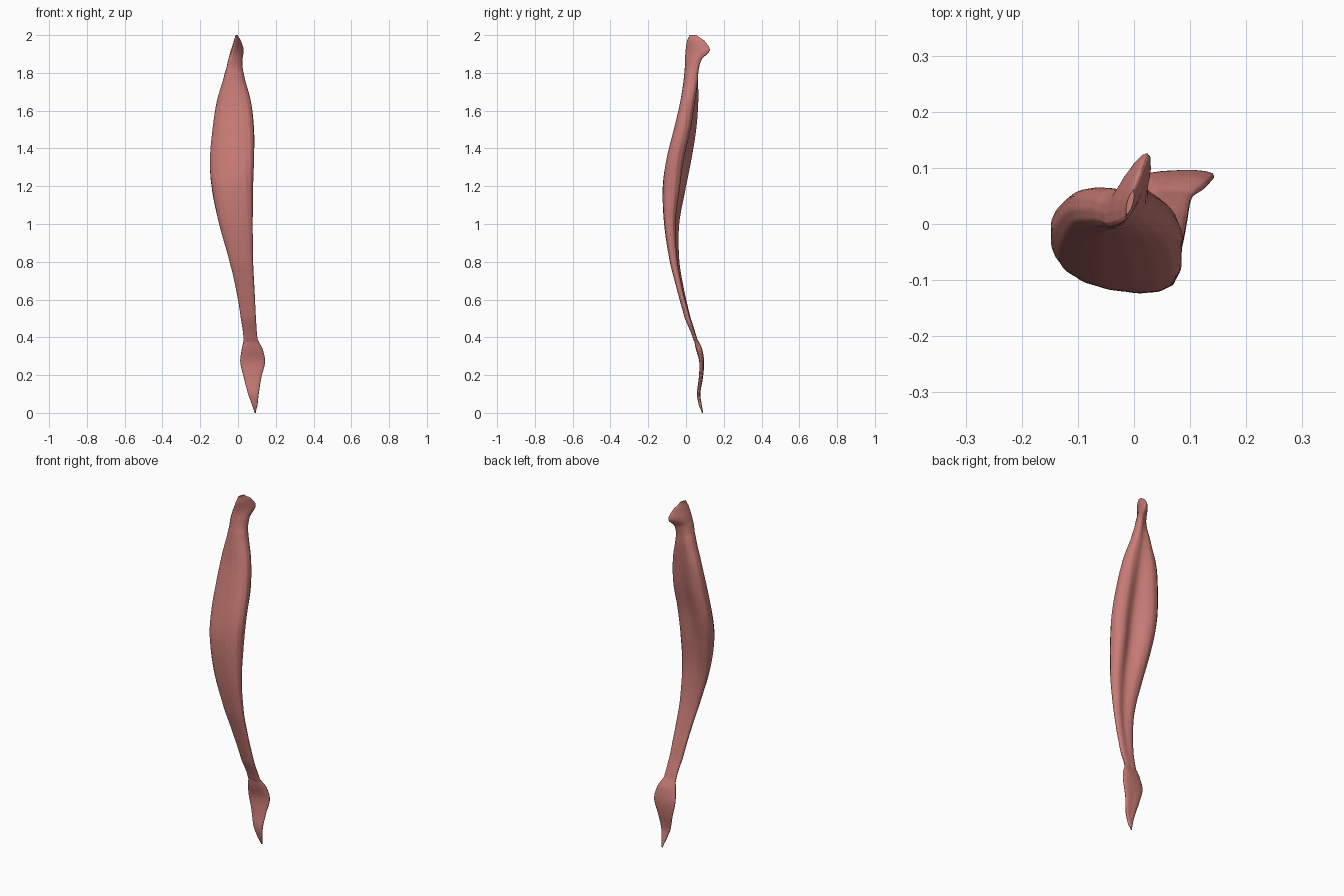
import bpy
import bmesh
import math

default_cube = bpy.data.objects.get("Cube")
if default_cube:
    bpy.data.objects.remove(default_cube, do_unlink=True)

SIDES = 64
STEPS = 8

# Stations from tip to root, in hundredths:
# height, left and right limits, front and back limits, then slant and hollow in tenths
STATIONS = [
    (0, 8.7, 9.4, 8.4, 9, 0, 0),
    (4, 7.4, 10.3, 6.8, 8.4, 0, 0),
    (10, 5.3, 11, 5.8, 7.6, 0, 2),
    (19, 3, 12.4, 6.8, 9, 0, 2),
    (27, 1.2, 14.3, 7, 9.6, 2, 0),
    (34, 2, 13, 5.2, 8.5, 2, 0),
    (39, 2.9, 10.4, 3.8, 6, 0, 1),
    (50, 1.5, 9.5, -0.6, 2.5, -1, 2),
    (64, -0.8, 8.8, -4.5, -0.8, -2, 4),
    (80, -4.5, 8, -8.6, -3.5, -2, 5),
    (100, -10, 7.8, -11.6, -3.6, -3, 6),
    (120, -14, 8, -12.3, 0, -3, 7),
    (135, -14.8, 8.5, -10.2, 3, -4, 7),
    (150, -13.5, 8.5, -6.5, 5.4, -3, 6),
    (165, -11.2, 6.8, -3, 6.5, -2, 4),
    (180, -7, 3, -0.9, 6.5, 2, 2),
    (187, -5.2, 2.4, -0.6, 8.2, 7, 1),
    (192, -3.8, 3, -0.2, 12.6, 11, 0),
    (197, -2.2, 1.6, 0.5, 9.8, 11, 0),
    (200, -1.4, 0, 1.8, 5.8, 9, 0),
]


def soften(value, power):
    return math.copysign(abs(value) ** power, value)


def blend(a, b, c, d, t):
    """Smooth cubic path from b to c."""
    m, n = (c - a) / 2, (d - b) / 2
    return ((2 * b - 2 * c + m + n) * t ** 3
            + (3 * c - 3 * b - 2 * m - n) * t ** 2 + m * t + b)


def fit(values, low, high):
    """Stretch a list of values so it spans low to high."""
    bottom, top = min(values), max(values)
    return [low + (v - bottom) / (top - bottom) * (high - low) for v in values]


def section(station):
    """Rounded front, hollowed back, leaning to one side."""
    z, left, right, front, back, slant, hollow = station
    across, depth = [], []
    for i in range(SIDES):
        angle = math.tau * i / SIDES
        c = soften(math.cos(angle), 0.85)
        s = soften(math.sin(angle), 0.85)
        if s > 0:
            s *= 1 - hollow / 10 * math.exp(-((c - 0.15) / 0.45) ** 2)
        # Fine fibres winding gently along the belly
        fibre = 1 + 0.01 * math.sin(16 * angle + z / 12)
        across.append(c * fibre)
        depth.append((s + slant / 10 * c) * fibre)
    xs = fit(across, left, right)
    ys = fit(depth, front, back)
    return [(x / 100, y / 100, z / 100) for x, y in zip(xs, ys)]


def refined(stations):
    last = len(stations) - 1
    for i in range(last):
        group = [stations[max(0, min(last, i + k))] for k in (-1, 0, 1, 2)]
        for step in range(STEPS):
            t = step / STEPS
            row = [blend(*column, t) for column in zip(*group)]
            # Heights stay evenly spaced between neighbouring stations
            row[0] = group[1][0] + (group[2][0] - group[1][0]) * t
            yield row
    yield stations[-1]


# Muscle belly with its flat tendon ends, lofted as one skin
bm = bmesh.new()
rings = [[bm.verts.new(p) for p in section(row)] for row in refined(STATIONS)]
for low, high in zip(rings, rings[1:]):
    for i in range(SIDES):
        j = (i + 1) % SIDES
        bm.faces.new((low[i], low[j], high[j], high[i]))
bm.faces.new(list(reversed(rings[0])))
bm.faces.new(rings[-1])
bmesh.ops.recalc_face_normals(bm, faces=bm.faces)
mesh = bpy.data.meshes.new("thigh_muscle")
bm.to_mesh(mesh)
bm.free()
muscle = bpy.data.objects.new("thigh_muscle", mesh)
bpy.context.collection.objects.link(muscle)

# Muscle colour
flesh = bpy.data.materials.new("flesh")
flesh.use_nodes = True
colour = (0.58, 0.2, 0.18, 1)
flesh.diffuse_color = colour
shader = flesh.node_tree.nodes["Principled BSDF"]
shader.inputs["Base Color"].default_value = colour
shader.inputs["Roughness"].default_value = 0.6
mesh.materials.append(flesh)

bpy.ops.object.select_all(action="DESELECT")
muscle.select_set(True)
bpy.context.view_layer.objects.active = muscle
bpy.ops.object.shade_smooth_by_angle(angle=math.radians(50))
